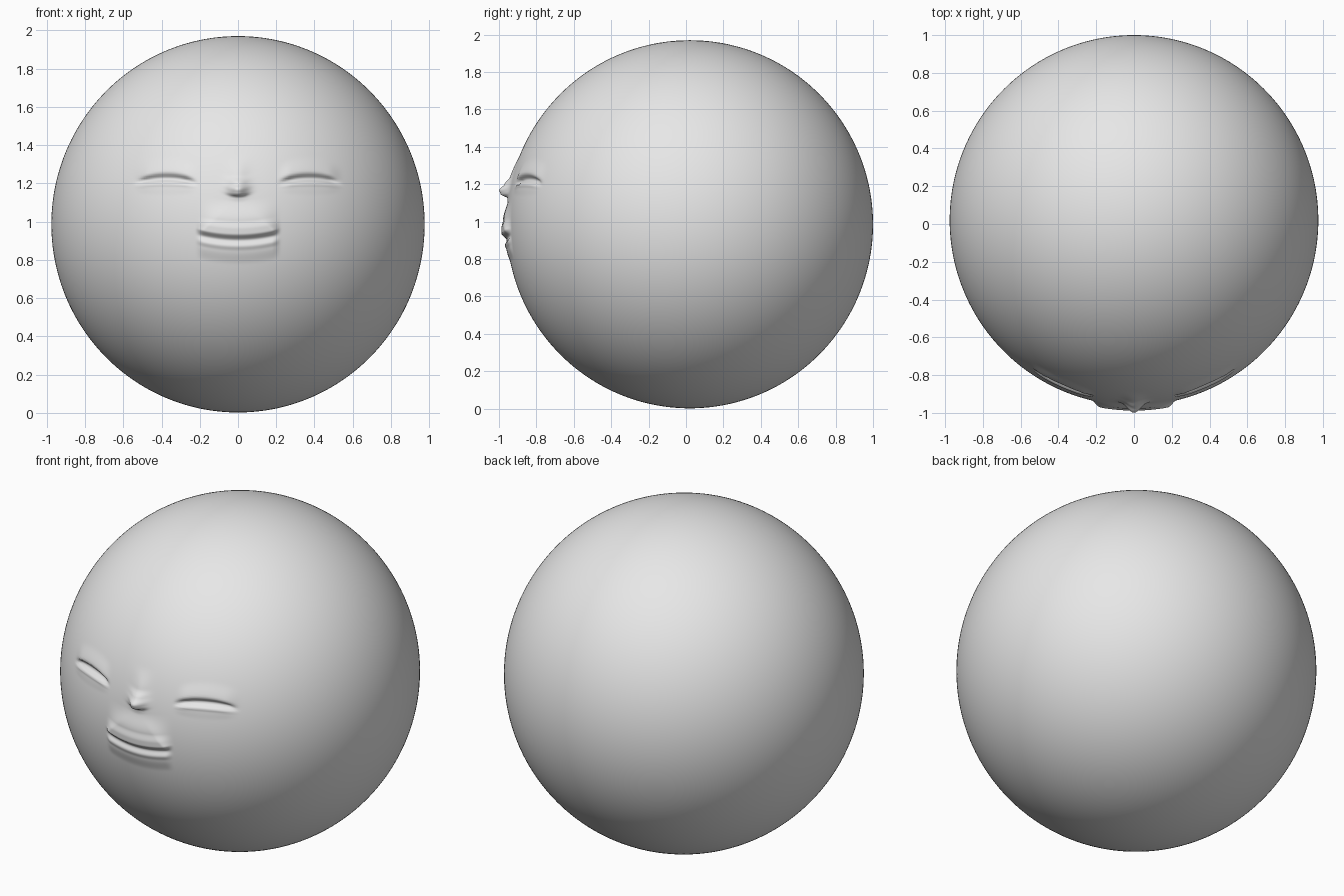
import bpy, bmesh
from math import sin, cos, atan2, asin, exp

if "Cube" in bpy.data.objects:
    bpy.data.objects.remove(bpy.data.objects["Cube"])

RX, RY, RZ = 0.976, 0.98, 0.984
CY, CZ = 0.02, 0.986


def smooth(a, b, t):
    t = min(1, max(0, (t - a) / (b - a)))
    return t * t * (3 - 2 * t)


def profile(points, t):
    """Smoothly interpolate (position, depth) pairs, zero outside."""
    for (a, va), (b, vb) in zip(points, points[1:]):
        if a <= t <= b:
            return va + (vb - va) * smooth(a, b, t)
    return 0


NOSE = [(1.10, 0), (1.125, .004), (1.147, .045), (1.17, .056),
        (1.20, .034), (1.24, .013), (1.36, 0)]
# lip and lid depths, measured from the mouth line and the lid arc
MOUTH = [(-.13, 0), (-.06, .009), (-.035, .015), (-.004, .002),
         (.03, .028), (.055, .028), (.10, .019), (.21, 0)]
EYE = [(-.12, 0), (-.07, .003), (-.055, .009), (-.03, -.022),
       (.008, .010), (.09, 0)]


def nose(x, z):
    return profile(NOSE, z - 2.5 * x * x) * exp(-(x / .048) ** 2)


def mouth(x, z):
    u = abs(x) / .2
    d = z - (.906 + .024 * min(u, 1.2) ** 2)
    inner = max(.03, .18 - max(0, d - .03) * 1.0)
    return profile(MOUTH, d) * (1 - smooth(inner, .225, abs(x)))


def eye(x, z):
    u = (abs(x) - .375) / .15
    d = z - (1.253 - .03 * min(abs(u), 1.2) ** 2)
    # the opening narrows towards the corners
    d = d / (1 - .35 * min(1, u * u)) if d < 0 else d
    return profile(EYE, d) * (1 - smooth(.65, 1.15, abs(u)))


# head: sphere whose grid is finest on the face
bm = bmesh.new()
bmesh.ops.create_uvsphere(bm, u_segments=320, v_segments=208, radius=1)
for v in bm.verts:
    lat = asin(max(-1, min(1, v.co.z)))
    lon = atan2(v.co.x, -v.co.y)
    lat -= .35 * sin(2 * lat)
    lon -= .75 * sin(lon)
    x = RX * cos(lat) * sin(lon)
    y = CY - RY * cos(lat) * cos(lon)
    z = CZ + RZ * sin(lat)
    # face: raised nose and lips, folded eyelids
    if y < 0:
        y -= nose(x, z) + mouth(x, z) + eye(x, z)
    v.co = (x, y, z)
for f in bm.faces:
    f.smooth = True

mesh = bpy.data.meshes.new("head")
bm.to_mesh(mesh)
bm.free()
grey = bpy.data.materials.new("plain grey")
grey.diffuse_color = (.8, .8, .8, 1)
grey.use_nodes = True
grey.node_tree.nodes["Principled BSDF"].inputs["Base Color"].default_value = grey.diffuse_color
mesh.materials.append(grey)
head = bpy.data.objects.new("head", mesh)
bpy.context.collection.objects.link(head)
